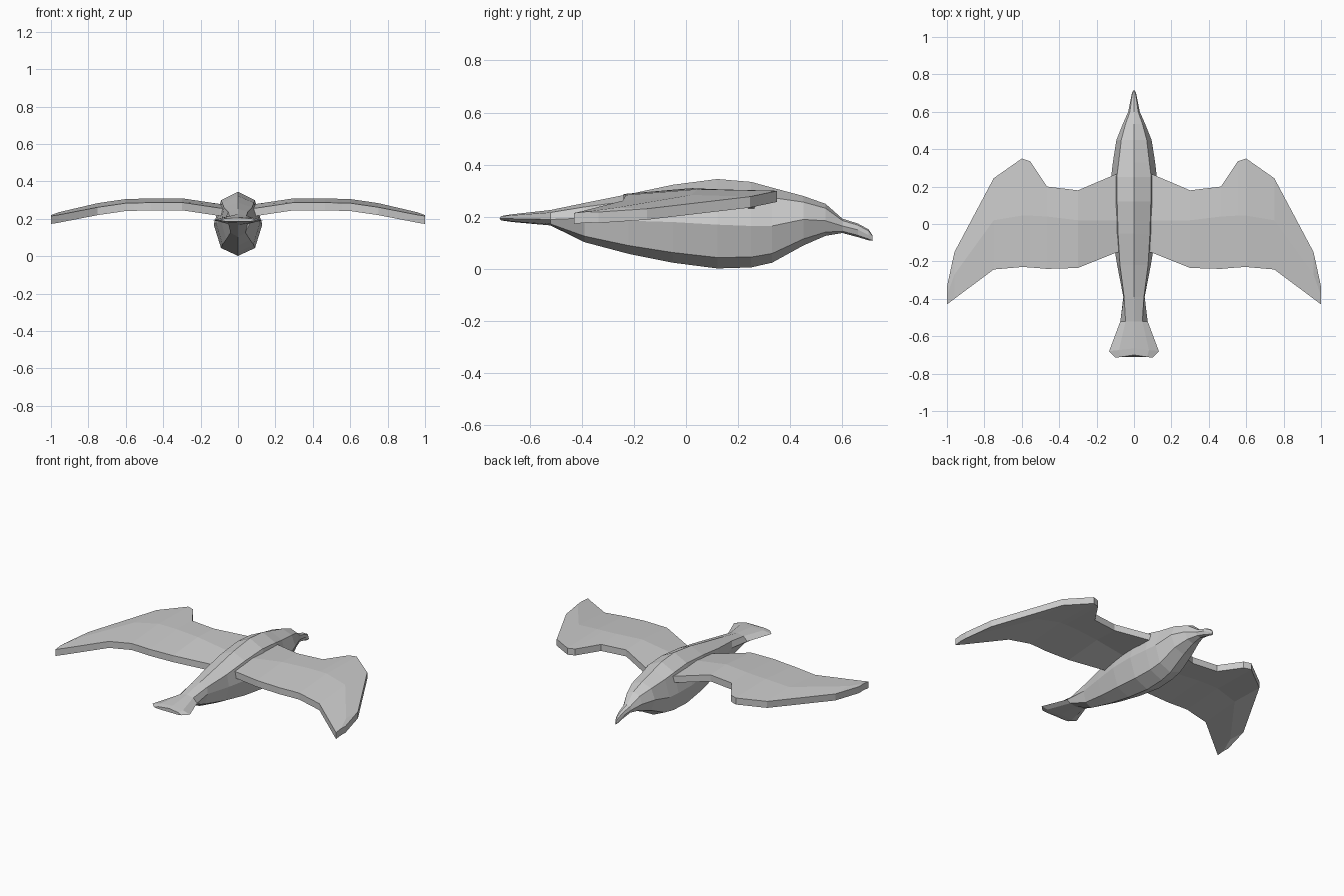
import bpy, bmesh


def loft(name, rings):
    """Skin a list of closed rings with equal point counts, capping both ends."""
    bm = bmesh.new()
    loops = [[bm.verts.new(p) for p in ring] for ring in rings]
    n = len(loops[0])
    for a, b in zip(loops, loops[1:]):
        for i in range(n):
            j = (i + 1) % n
            bm.faces.new((a[i], a[j], b[j], b[i]))
    bm.faces.new(loops[0])
    bm.faces.new(loops[-1])
    bmesh.ops.recalc_face_normals(bm, faces=bm.faces)
    mesh = bpy.data.meshes.new(name)
    bm.to_mesh(mesh)
    bm.free()
    ob = bpy.data.objects.new(name, mesh)
    bpy.context.collection.objects.link(ob)
    return ob


def body_ring(y, top, bottom, mid, w_up, w_mid, sweep=0):
    """Eight-sided section: ridge, shoulder, flank, belly edge, keel."""
    up = mid + 0.74 * (top - mid)
    low = bottom + 0.25 * (mid - bottom)
    half = [(w_up, up), (w_mid, mid), (0.7 * w_mid, low)]
    right = [(x, y - sweep * x / w_mid, z) for x, z in half]
    left = [(-x, yy, z) for x, yy, z in reversed(right)]
    return [(0, y, top)] + right + [(0, y, bottom)] + left


# Body, head, beak and fanned tail in one faceted skin
body = [
    # y, top, bottom, mid height, shoulder half width, flank half width
    (-0.70, 0.205, 0.185, 0.193, 0.07, 0.098, 0.015),
    (-0.665, 0.21, 0.18, 0.193, 0.08, 0.133, 0.015),
    (-0.52, 0.226, 0.167, 0.19, 0.045, 0.073),
    (-0.39, 0.253, 0.103, 0.195, 0.053, 0.057),
    (-0.22, 0.287, 0.058, 0.185, 0.075, 0.09),
    (-0.05, 0.323, 0.024, 0.18, 0.085, 0.118),
    (0.12, 0.345, 0.002, 0.17, 0.09, 0.13),
    (0.25, 0.334, 0.006, 0.165, 0.092, 0.122),
    (0.33, 0.312, 0.024, 0.165, 0.082, 0.113),
    (0.45, 0.28, 0.09, 0.19, 0.068, 0.094),
    (0.535, 0.25, 0.127, 0.185, 0.045, 0.06),
    (0.60, 0.193, 0.138, 0.165, 0.022, 0.031),
    (0.66, 0.174, 0.122, 0.15, 0.014, 0.019),
    (0.70, 0.152, 0.11, 0.13, 0.008, 0.011),
    (0.715, 0.13, 0.108, 0.115, 0.003, 0.004),
]
loft("bird_body", [body_ring(*s) for s in body])

# Wings: slab sections with a gentle camber, swept back to the tip
wing = [
    # x, leading y, middle y, trailing y, top height at the middle
    (0.05, 0.275, 0.02, -0.14, 0.275),
    (0.10, 0.265, 0.02, -0.155, 0.28),
    (0.30, 0.18, 0.02, -0.235, 0.31),
    (0.465, 0.20, 0.04, -0.24, 0.309),
    (0.555, 0.335, 0.045, -0.232, 0.307),
    (0.60, 0.35, 0.045, -0.23, 0.306),
    (0.75, 0.245, 0.02, -0.243, 0.284),
    (0.96, -0.15, -0.27, -0.40, 0.235),
    (1.00, -0.335, -0.38, -0.43, 0.22),
]


def wing_ring(side, x, lead, mid, trail, z):
    drop = 0.022 * min(1, (lead - trail) / 0.4)
    top = [(lead, z - drop * 0.3), (mid, z), (trail, z - drop)]
    under = [(y, h - 0.042) for y, h in reversed(top)]
    return [(side * x, y, h) for y, h in top + under]


for side, label in ((1, "right"), (-1, "left")):
    loft(label + "_wing", [wing_ring(side, *s) for s in wing])
